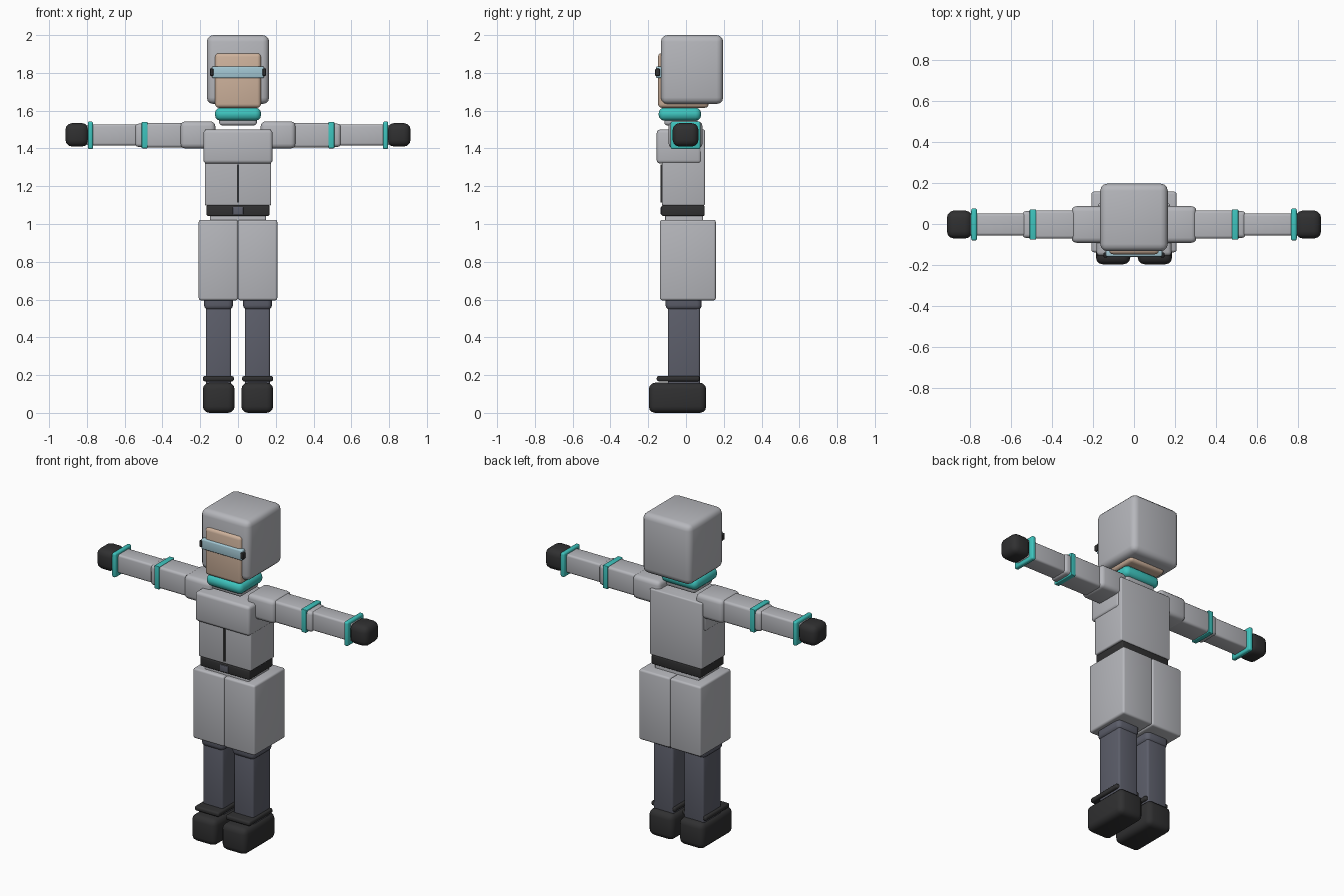
import bpy
import bmesh
import math
from mathutils import Vector

default = bpy.data.objects.get("Cube")
if default:
    bpy.data.objects.remove(default, do_unlink=True)


def material(name, srgb):
    rgba = [((c / 255 + 0.055) / 1.055) ** 2.4 for c in srgb] + [1.0]
    m = bpy.data.materials.new(name)
    m.use_nodes = True
    m.diffuse_color = rgba
    m.node_tree.nodes["Principled BSDF"].inputs["Base Color"].default_value = rgba
    return m


GREY = material("light grey cloth", (182, 183, 188))
SKIN = material("skin", (206, 178, 156))
TEAL = material("teal trim", (62, 196, 190))
BLACK = material("black leather", (48, 48, 49))
SLATE = material("slate trousers", (92, 94, 106))
GLASS = material("pale blue glass", (164, 200, 212))


def box(name, x, y, z, mat, bevel=0.01, segments=3):
    """Rounded box spanning the given (low, high) ranges."""
    spans = [sorted(r) for r in (x, y, z)]
    centre = Vector([(a + b) / 2 for a, b in spans])
    size = [b - a for a, b in spans]
    mesh = bpy.data.meshes.new(name)
    bm = bmesh.new()
    bmesh.ops.create_cube(bm, size=1)
    bmesh.ops.scale(bm, vec=size, verts=bm.verts)
    if bevel:
        bmesh.ops.bevel(bm, geom=list(bm.edges), offset=min(bevel, min(size) * 0.48),
                        segments=segments, profile=0.5, affect='EDGES')
    bm.to_mesh(mesh)
    bm.free()
    mesh.materials.append(mat)
    ob = bpy.data.objects.new(name, mesh)
    ob.location = centre
    bpy.context.collection.objects.link(ob)
    ob.select_set(True)
    bpy.context.view_layer.objects.active = ob
    return ob


def pair(name, x, *args, **kwargs):
    """The same box on the left (+x) and right (-x)."""
    for side, s in (("left_", 1), ("right_", -1)):
        box(side + name, (s * x[0], s * x[1]), *args, **kwargs)


def centred(name, half, *args, **kwargs):
    return box(name, (-half, half), *args, **kwargs)


bpy.ops.object.select_all(action='DESELECT')

# Head
centred("hood", 0.165, (-0.133, 0.197), (1.635, 2.0), GREY, 0.035)
centred("face", 0.122, (-0.148, 0.12), (1.615, 1.905), SKIN, 0.02)
centred("visor", 0.138, (-0.16, -0.12), (1.772, 1.835), GLASS, 0.008)
pair("visor_clip", (0.13, 0.148), (-0.163, -0.138), (1.784, 1.822), BLACK, 0.004)
centred("collar", 0.122, (-0.145, 0.08), (1.547, 1.616), TEAL, 0.03)
centred("neck", 0.1, (-0.115, 0.06), (1.522, 1.62), GREY, 0.015)

# Torso
centred("torso", 0.176, (-0.128, 0.1), (1.098, 1.5), GREY, 0.008)
centred("chest", 0.183, (-0.155, 0.082), (1.32, 1.5), GREY, 0.018)
centred("zip", 0.006, (-0.134, -0.12), (1.115, 1.315), BLACK, 0)
centred("belt", 0.166, (-0.129, 0.098), (1.042, 1.1), BLACK, 0.008)
centred("buckle", 0.028, (-0.134, -0.12), (1.05, 1.09), SLATE, 0.003)
centred("hips", 0.148, (-0.11, 0.09), (0.98, 1.05), GREY, 0.008)

# Arms
pair("shoulder", (0.12, 0.305), (-0.092, 0.087), (1.4, 1.543), GREY, 0.025)
pair("upper_arm", (0.26, 0.51), (-0.072, 0.067), (1.405, 1.536), GREY, 0.015)
pair("elbow", (0.47, 0.545), (-0.068, 0.063), (1.408, 1.531), GREY, 0.018)
pair("arm_band", (0.478, 0.51), (-0.076, 0.071), (1.401, 1.541), TEAL, 0.004)
pair("forearm", (0.52, 0.8), (-0.056, 0.051), (1.416, 1.528), GREY, 0.012)
pair("cuff", (0.767, 0.795), (-0.081, 0.076), (1.396, 1.543), TEAL, 0.01)
pair("hand", (0.79, 0.914), (-0.071, 0.066), (1.41, 1.534), BLACK, 0.036)

# Legs
pair("thigh", (0, 0.208), (-0.138, 0.158), (0.596, 1.022), GREY, 0.012)
pair("knee", (0.027, 0.18), (-0.108, 0.083), (0.545, 0.65), SLATE, 0.025)
pair("shin", (0.036, 0.17), (-0.096, 0.075), (0.13, 0.57), SLATE, 0.012)
pair("ankle_strap", (0.022, 0.186), (-0.155, 0.072), (0.167, 0.195), BLACK, 0.01)
pair("shoe", (0.018, 0.186), (-0.197, 0.107), (0, 0.16), BLACK, 0.034)

# Soft bevels, flat sides
bpy.ops.object.shade_smooth_by_angle(angle=math.radians(35))
